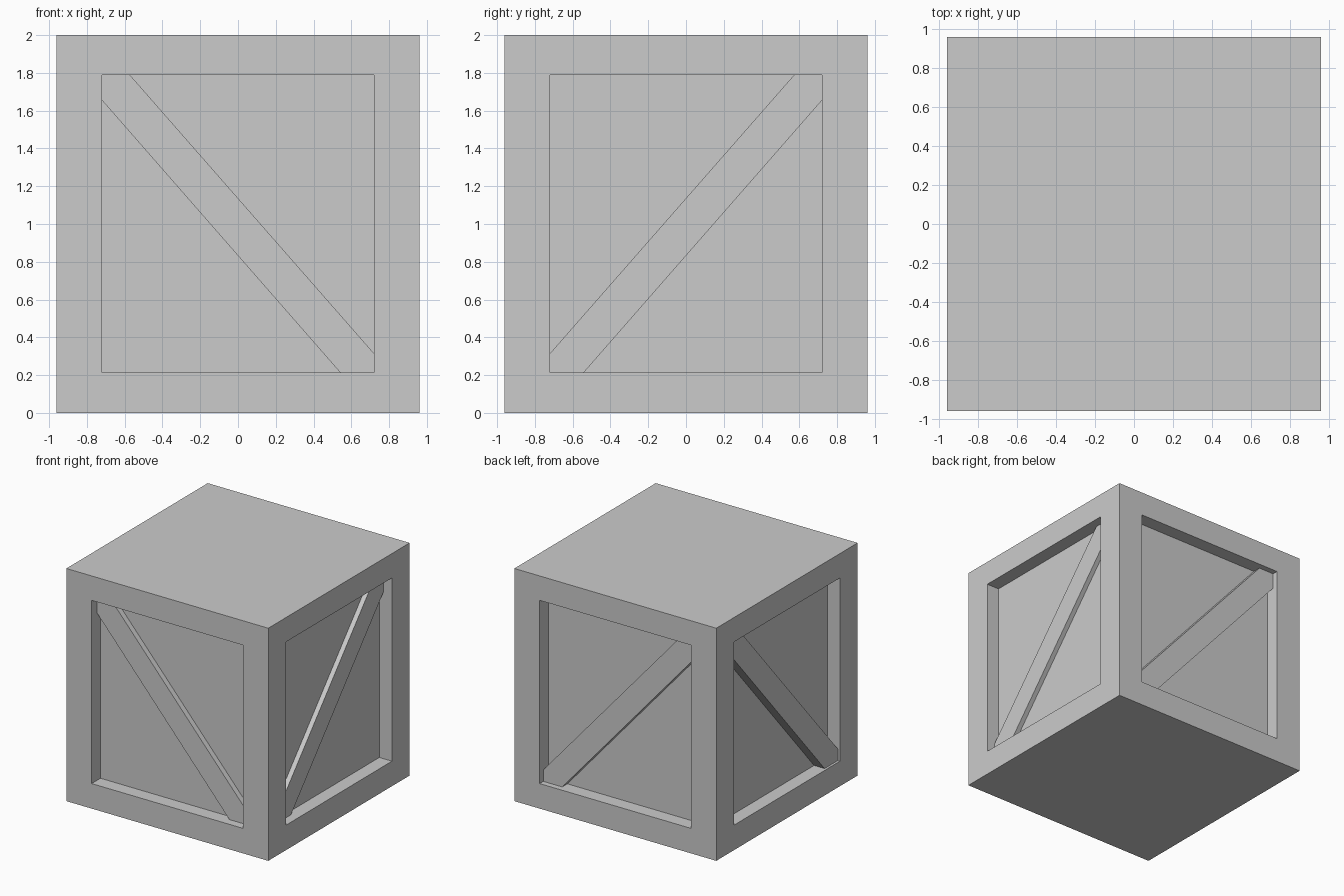
import bpy, bmesh
from mathutils import Vector

if "Cube" in bpy.data.objects:
    bpy.data.objects.remove(bpy.data.objects["Cube"])

HALF, HEIGHT = 0.96, 2.0
OPEN, LOW, HIGH = 0.72, 0.215, 1.79   # recessed opening limits
DEPTH = 0.12                          # recess depth


def make_object(name, bm):
    bmesh.ops.recalc_face_normals(bm, faces=bm.faces)
    mesh = bpy.data.meshes.new(name)
    bm.to_mesh(mesh)
    bm.free()
    obj = bpy.data.objects.new(name, mesh)
    bpy.context.collection.objects.link(obj)
    return obj


# Crate body: a box whose four sides are inset and pushed inwards
bm = bmesh.new()
bmesh.ops.create_cube(bm, size=1)
bmesh.ops.scale(bm, vec=(HALF * 2, HALF * 2, HEIGHT), verts=bm.verts)
bmesh.ops.translate(bm, vec=(0, 0, HEIGHT / 2), verts=bm.verts)
bm.normal_update()
sides = [f for f in bm.faces if abs(f.normal.z) < 0.5]
bmesh.ops.inset_individual(bm, faces=sides, thickness=HALF - OPEN, use_even_offset=True)
for face in sides:
    for v in face.verts:
        v.co.z = HIGH if v.co.z > 1 else LOW
bm.normal_update()
normals = [f.normal.copy() for f in sides]
panels = bmesh.ops.extrude_discrete_faces(bm, faces=sides)["faces"]
for face, n in zip(panels, normals):
    n = face.normal.copy() if face.normal.length > 0.5 else n
    bmesh.ops.translate(bm, vec=-n * DEPTH, verts=face.verts)
make_object("crate_body", bm)

# Diagonal brace outline, clipped by the corners of the opening
PROFILE = [(-OPEN, HIGH), (-0.573, HIGH), (OPEN, 0.315),
           (OPEN, LOW), (0.54, LOW), (-OPEN, 1.655)]


def brace(name, axis, side, recess):
    """Brace on the +/- side of an axis, its face set back by recess."""
    def point(u, z, d):
        return Vector((u, side * d, z)) if axis == "y" else Vector((side * d, -u, z))

    bm = bmesh.new()
    base = bm.faces.new([bm.verts.new(point(u, z, HALF - DEPTH - 0.005)) for u, z in PROFILE])
    new = bmesh.ops.extrude_face_region(bm, geom=[base])["geom"]
    shift = point(0, 0, HALF - recess) - point(0, 0, HALF - DEPTH - 0.005)
    bmesh.ops.translate(bm, vec=shift, verts=[g for g in new if isinstance(g, bmesh.types.BMVert)])
    make_object(name, bm)


for name, axis, side, recess in [("front_brace", "y", -1, 0.072), ("back_brace", "y", 1, 0.05),
                                 ("right_brace", "x", 1, 0.078), ("left_brace", "x", -1, 0.02)]:
    brace(name, axis, side, recess)
